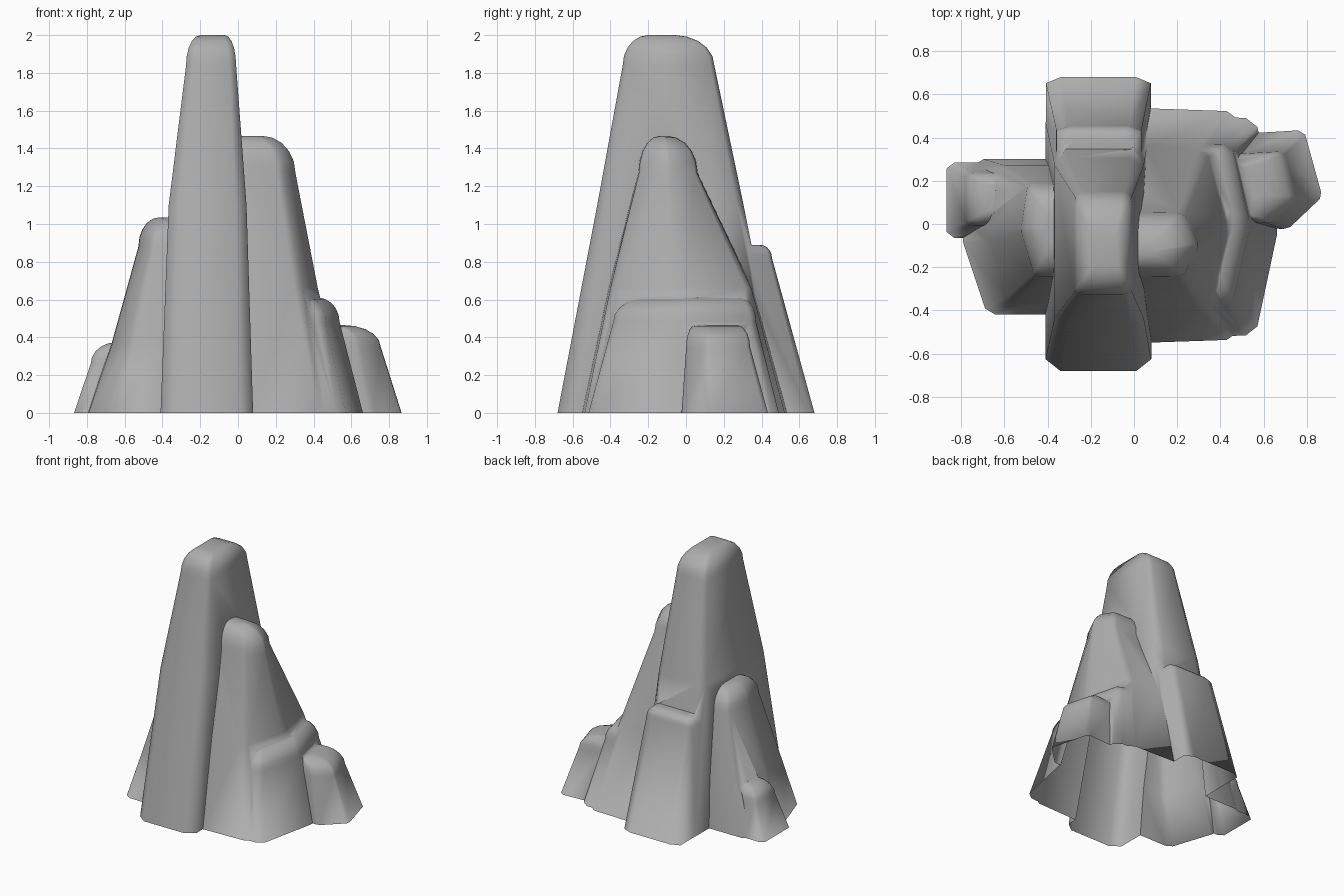
import bpy, bmesh, math

if "Cube" in bpy.data.objects:
    bpy.data.objects.remove(bpy.data.objects["Cube"])

lerp = lambda a, b, t: [p + (q - p) * t for p, q in zip(a, b)]

stone = bpy.data.materials.new("stone")
stone.diffuse_color = (.42, .42, .42, 1)
stone.use_nodes = True
stone.node_tree.nodes["Principled BSDF"].inputs["Base Color"].default_value = stone.diffuse_color


def rounded(outline, r, s=None):
    """Chamfer every corner of a closed outline, r along x-ish and s along y-ish edges."""
    out = []
    for i, c in enumerate(outline):
        for n in (outline[i - 1], outline[(i + 1) % len(outline)]):
            steep = abs(n[1] - c[1]) > abs(n[0] - c[0])
            out.append(lerp(c, n, s if s and steep else r))
    return out


def lobe(name, outline, *levels):
    """Loft a unit outline up levels (z, x0, x1, y0, y1); the last step is domed."""
    *flank, shoulder, top = levels
    rings = [lerp(levels[0], levels[1], -.1)] + flank    # start below ground
    for k in range(5):
        a = math.radians(90 * k / 5)
        r = lerp(shoulder, top, 1 - math.cos(a))
        r[0] = shoulder[0] + (top[0] - shoulder[0]) * math.sin(a)
        rings.append(r)
    rings.append(list(top))
    bm = bmesh.new()
    loops = [[bm.verts.new((x0 + u * (x1 - x0), y0 + v * (y1 - y0), z)) for u, v in outline]
             for z, x0, x1, y0, y1 in rings]
    n = len(outline)
    for lo, hi in zip(loops, loops[1:]):
        for i in range(n):
            j = (i + 1) % n
            bm.faces.new((lo[i], lo[j], hi[j], hi[i]))
    bm.faces.new(loops[0][::-1])
    bm.faces.new(loops[-1])
    bmesh.ops.recalc_face_normals(bm, faces=bm.faces)
    me = bpy.data.meshes.new(name)
    bm.to_mesh(me)
    bm.free()
    me.materials.append(stone)
    ob = bpy.data.objects.new(name, me)
    bpy.context.collection.objects.link(ob)
    return ob


corners = [(0, 0), (1, 0), (1, 1), (0, 1)]
slab = rounded(corners, .14, .045)
square = rounded(corners, .08)
wedge = rounded([(0, 0), (.84, .02), (1, .5), (.84, .98), (0, 1)], .08)
skewed = rounded([(0, .05), (.66, 0), (1, .33), (.82, 1), (0, .95)], .07)
left_wedge = rounded([(.2, 0), (1, 0), (1, 1), (.1, 1), (0, .5)], .08)

# tall central spire
rock = lobe("rock_outcrop", slab,
            (0, -.41, .08, -.68, .525), (1.1, -.367, .045, -.47, .305),
            (1.84, -.275, -.01, -.335, .15), (2, -.2, -.07, -.2, -.06))
parts = []
# buttress behind the spire
parts.append(lobe("back_buttress", slab, (0, -.408, .078, .05, .68),
                  (.82, -.36, .035, .05, .455), (.89, -.32, -.01, .05, .39)))
# second spire on the right
parts.append(lobe("right_spire", wedge, (0, -.15, .6, -.557, .543),
                  (.66, -.15, .43, -.415, .36), (1.27, -.15, .31, -.255, .065),
                  (1.467, -.15, .13, -.14, -.1)))
# lower shelf on the right
parts.append(lobe("right_shelf", wedge, (0, 0, .67, -.535, .51),
                  (.48, 0, .545, -.4, .385), (.61, 0, .43, -.22, .3)))
# small boulder, far right
parts.append(lobe("right_boulder", skewed, (0, .4, .872, -.025, .435),
                  (.35, .4, .76, 0, .34), (.465, .4, .56, .05, .27)))
# left shoulder
parts.append(lobe("left_shoulder", left_wedge, (0, -.8, -.2, -.42, .3),
                  (.36, -.675, -.2, -.365, .27), (.88, -.53, -.2, -.25, .19),
                  (1.035, -.42, -.2, -.09, .05)))
# small boulder, far left
parts.append(lobe("left_boulder", square, (0, -.868, -.4, -.065, .285),
                  (.26, -.78, -.4, -.01, .24), (.375, -.64, -.4, .07, .17)))

# fuse everything into a single skin
bpy.context.view_layer.objects.active = rock
rock.select_set(True)
for p in parts:
    m = rock.modifiers.new("union", 'BOOLEAN')
    m.operation, m.solver, m.object = 'UNION', 'EXACT', p
    bpy.ops.object.modifier_apply(modifier=m.name)
    bpy.data.objects.remove(p)

# trim at ground level, leaving the underside open
bm = bmesh.new()
bm.from_mesh(rock.data)
bmesh.ops.bisect_plane(bm, geom=bm.verts[:] + bm.edges[:] + bm.faces[:],
                       plane_co=(0, 0, 0), plane_no=(0, 0, 1), clear_inner=True)
bm.to_mesh(rock.data)
bm.free()
bpy.ops.object.shade_smooth_by_angle(angle=math.radians(75))
